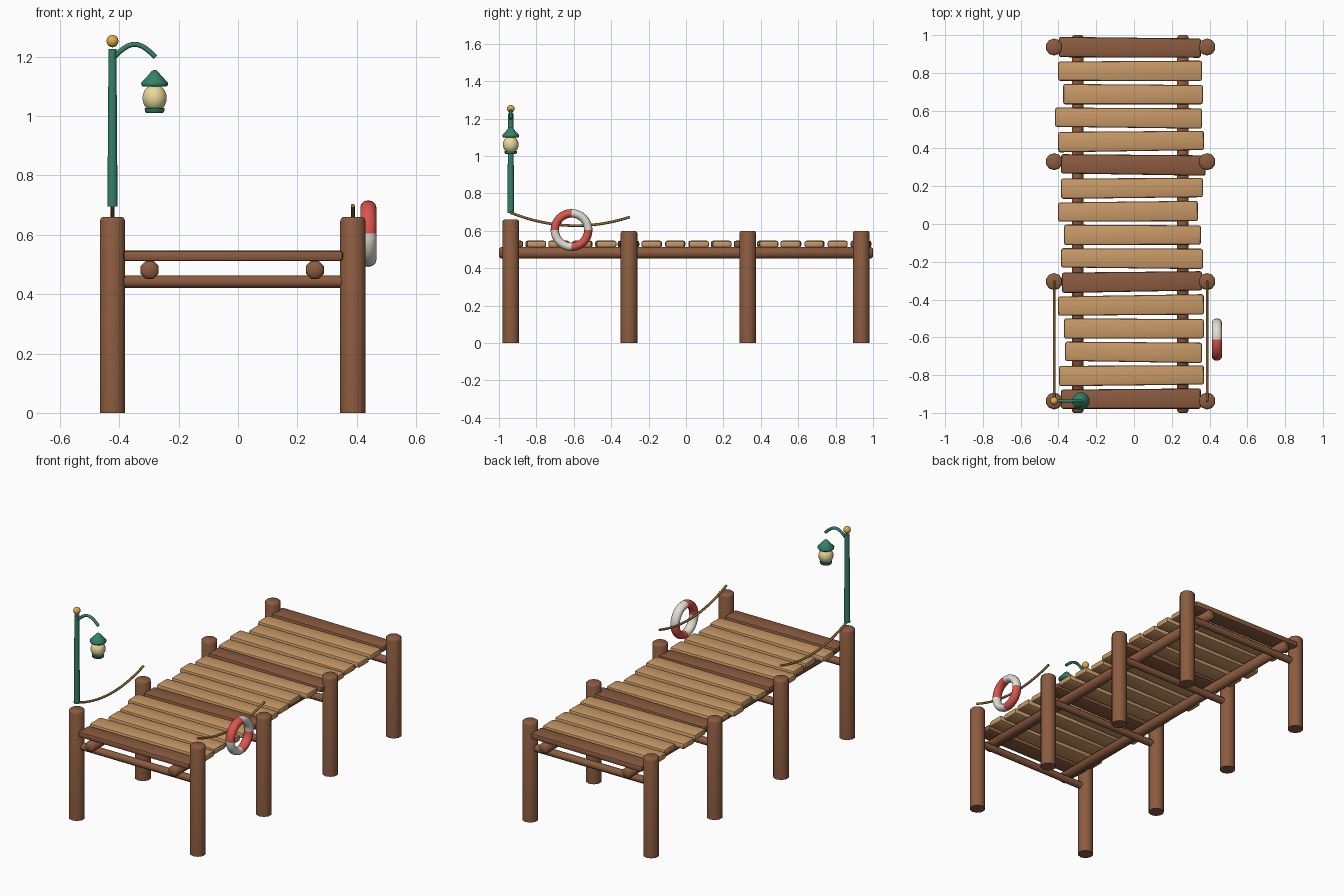
import bpy, bmesh
from math import sin, cos, pi, radians
from mathutils import Matrix, Vector

if "Cube" in bpy.data.objects:
    bpy.data.objects.remove(bpy.data.objects["Cube"])


def mat(name, r, g, b):
    m = bpy.data.materials.new(name)
    m.diffuse_color = (r, g, b, 1)
    m.use_nodes = True
    m.node_tree.nodes["Principled BSDF"].inputs["Base Color"].default_value = m.diffuse_color
    return m


BROWN = mat("dark_wood", .26, .105, .05)
TAN = mat("light_wood", .58, .32, .135)
GREEN = mat("green_metal", .035, .22, .145)
GOLD = mat("gold", .74, .42, .07)
GLASS = mat("lamp_glass", .80, .70, .33)
RED = mat("buoy_red", .70, .09, .075)
WHITE = mat("buoy_white", .76, .73, .65)
ROPE = mat("rope", .27, .15, .04)


def finish(name, bm, mats, angle=50):
    bmesh.ops.recalc_face_normals(bm, faces=bm.faces)
    me = bpy.data.meshes.new(name)
    bm.to_mesh(me)
    bm.free()
    ob = bpy.data.objects.new(name, me)
    bpy.context.collection.objects.link(ob)
    for m in mats:
        me.materials.append(m)
    bpy.ops.object.select_all(action='DESELECT')
    ob.select_set(True)
    bpy.context.view_layer.objects.active = ob
    bpy.ops.object.shade_smooth_by_angle(angle=radians(angle))
    return ob


def lathe(name, profile, mtl, loc, sides=12, axis=(0, 0, 1), angle=50):
    """Revolve (radius, height) points and cap both ends."""
    bm = bmesh.new()
    rings = []
    for r, h in profile:
        rings.append([bm.verts.new((r * cos(2 * pi * (i + .5) / sides),
                                    r * sin(2 * pi * (i + .5) / sides), h))
                      for i in range(sides)])
    for a, b in zip(rings, rings[1:]):
        for i in range(sides):
            j = (i + 1) % sides
            bm.faces.new((a[i], a[j], b[j], b[i]))
    bm.faces.new(rings[0])
    bm.faces.new(rings[-1])
    rot = Vector((0, 0, 1)).rotation_difference(Vector(axis)).to_matrix().to_4x4()
    bm.transform(Matrix.Translation(loc) @ rot)
    return finish(name, bm, [mtl], angle)


def log(name, r, length, loc, axis, sides):
    """Round timber with chamfered ends."""
    c = r * .3
    return lathe(name, [(r - c, 0), (r, c), (r, length - c), (r - c, length)],
                 BROWN, loc, sides, axis)


def tube(name, pts, r, mtl):
    cu = bpy.data.curves.new(name, 'CURVE')
    cu.dimensions = '3D'
    cu.bevel_depth = r
    cu.bevel_resolution = 2
    cu.use_fill_caps = True
    sp = cu.splines.new('POLY')
    sp.points.add(len(pts) - 1)
    for p, co in zip(sp.points, pts):
        p.co = (*co, 1)
    sp.use_smooth = True
    cu.materials.append(mtl)
    ob = bpy.data.objects.new(name, cu)
    bpy.context.collection.objects.link(ob)


def plank(name, x0, x1, y, tilt, taper, mtl):
    bm = bmesh.new()
    bmesh.ops.create_cube(bm, size=1)
    for v in bm.verts:
        w = .105 + (taper if v.co.x > 0 else -taper)
        v.co = Vector((v.co.x * (x1 - x0), v.co.y * w, v.co.z * .036))
    bmesh.ops.bevel(bm, geom=bm.edges[:], offset=.011, segments=2,
                    profile=.5, affect='EDGES')
    bm.transform(Matrix.Translation(((x0 + x1) / 2, y, .529)) @ Matrix.Rotation(tilt, 4, 'Z'))
    finish(name, bm, [mtl], 40)


# posts and the cross beams tying each pair
XL, XR = -.423, .387
POST_Y = (-.937, -.305, .33, .937)
for n, y in enumerate(POST_Y):
    h = .66 if n == 0 else .60
    for side, x in (("left", XL), ("right", XR)):
        lathe(f"post_{side}_{n}", [(.045, 0), (.045, h - .014), (.041, h - .004), (.035, h)],
              BROWN, (x, y, 0), 10)
    lathe(f"cross_beam_{n}", [(.022, 0), (.022, XR - XL - .06)], BROWN,
          (XL + .03, y, .442), 8, (1, 0, 0))

# stringers under the deck
for side, x in (("left", -.298), ("right", .259)):
    log(f"stringer_{side}", .033, 2.0, (x, -1, .482), (0, 1, 0), 8)

# deck boards, front to back: left end, right end, tilt
BOARDS = [(-.386, .354, .004), (-.397, .37, .008), (-.365, .36, -.012), (-.37, .37, -.002),
          (-.402, .37, .012), (-.381, .36, .014), (-.386, .365, -.008), (-.37, .354, -.002),
          (-.402, .338, .008), (-.386, .365, .008), (-.386, .38, -.012), (-.402, .37, .012),
          (-.418, .36, -.009), (-.375, .365, -.004), (-.402, .36, .002), (-.397, .354, -.008)]
for i, (x0, x1, tilt) in enumerate(BOARDS):
    plank(f"deck_board_{i}", x0, x1, -.926 + i * .124, tilt,
          .003 * (-1) ** i, BROWN if i % 5 == 0 else TAN)

# sagging ropes
for side, x in (("left", XL), ("right", XR)):
    pts = []
    for i in range(17):
        t = i / 16
        pts.append((x, -.94 + .64 * t, .698 - .024 * t - .058 * 4 * t * (1 - t)))
    tube(f"rope_{side}", pts, .007, ROPE)

# lamp pole, finial and curved arm
LY = -.937
lathe("lamp_pole", [(.018, .695), (.014, 1.226)], GREEN, (XL, LY, 0), 10)
ball = [(max(.001, .021 * sin(pi * k / 8)), -.021 * cos(pi * k / 8)) for k in range(9)]
lathe("lamp_finial", ball, GOLD, (XL, LY, 1.253), 12)
arm = []
for i in range(13):
    t = i / 12
    arm.append((-.418 + .14 * t, LY, 1.199 + .043 * sin(pi * t)))
tube("lamp_arm", arm, .0085, GREEN)

# lantern
LX = -.281
lathe("lantern_cap", [(.004, 1.156), (.012, 1.150), (.024, 1.136), (.047, 1.112),
                      (.046, 1.104), (.040, 1.099)], GREEN, (LX, LY, 0), 12)
globe = [(max(.001, .042 * sin(pi * k / 10)), -.046 * cos(pi * k / 10)) for k in range(11)]
lathe("lantern_globe", globe, GLASS, (LX, LY, 1.061), 14)
lathe("lantern_base", [(.028, 1.010), (.033, 1.014), (.035, 1.026), (.030, 1.028)],
      GREEN, (LX, LY, 0), 12)

# life ring with four coloured quarters
bm = bmesh.new()
N, M = 32, 12
rings = []
for i in range(N):
    a = 2 * pi * i / N
    ring = []
    for k in range(M):
        b = 2 * pi * k / M
        r = .0895 + .0225 * cos(b)
        ring.append(bm.verts.new((.439 + .027 * sin(b), -.612 + r * cos(a), .604 + r * sin(a))))
    rings.append(ring)
for i in range(N):
    p, q = rings[i], rings[(i + 1) % N]
    for k in range(M):
        f = bm.faces.new((p[k], p[(k + 1) % M], q[(k + 1) % M], q[k]))
        f.material_index = (i * 4 // N) % 2
finish("life_ring", bm, [WHITE, RED], 60)
